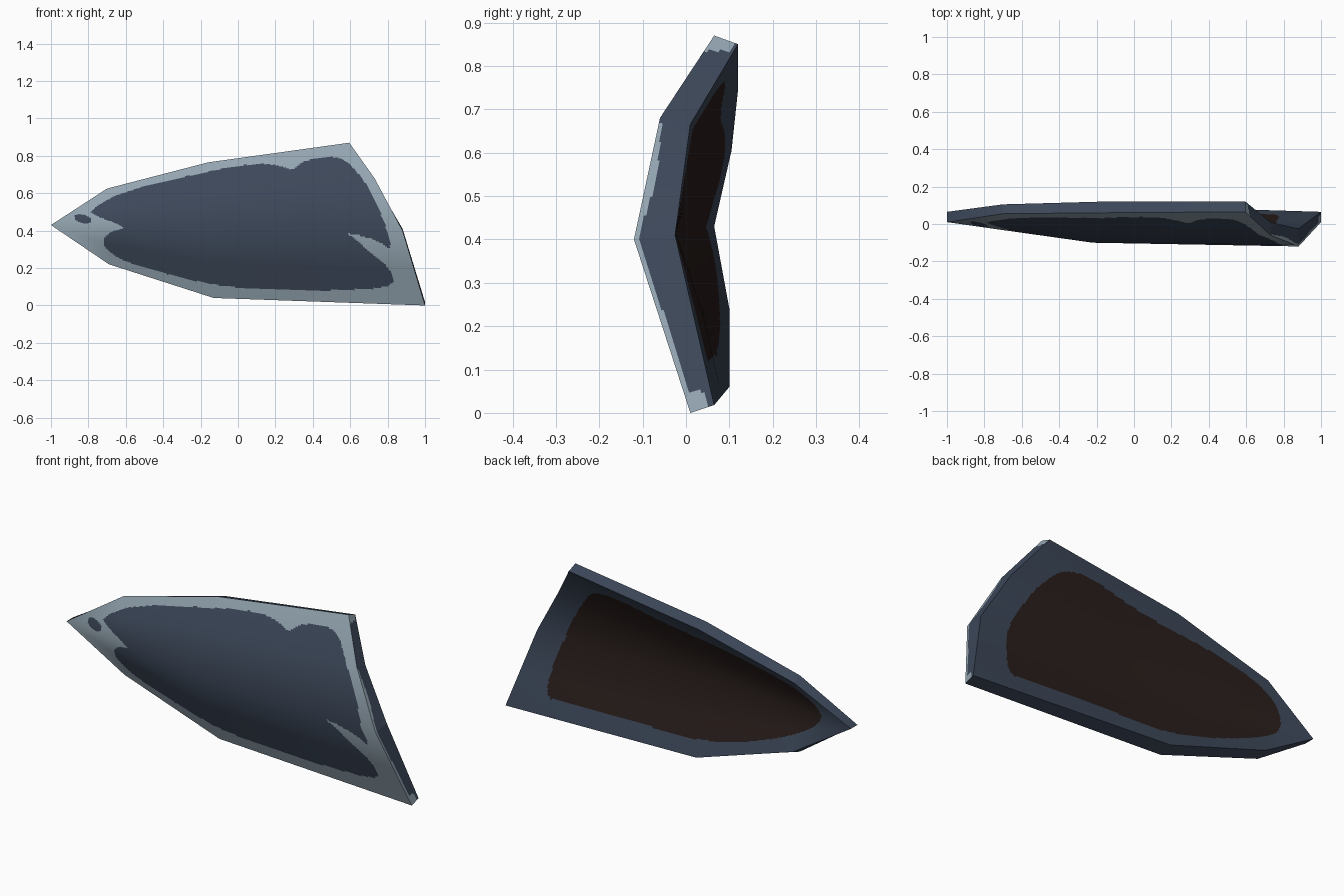
import bpy, bmesh
from mathutils import Vector

if "Cube" in bpy.data.objects:
    bpy.data.objects.remove(bpy.data.objects["Cube"])


def material(name, rgb):
    m = bpy.data.materials.new(name)
    m.diffuse_color = (*rgb, 1)
    m.use_nodes = True
    m.node_tree.nodes["Principled BSDF"].inputs["Base Color"].default_value = m.diffuse_color
    return m


# Stations along the plate, tip to broad end: (top edge, shoulder, ridge, bottom edge)
FRONT = [((-1, .01, .43),) * 4,
         ((-.70, .055, .625), (-.695, .008, .535), (-.69, -.034, .43), (-.69, .045, .22)),
         ((-.16, .06, .765), (-.19, -.025, .61), (-.22, -.10, .42), (-.13, .03, .04)),
         ((.595, .065, .87), (.73, -.06, .68), (.88, -.12, .40), (1, .01, 0))]
BACK = [((-1, .065, .43),) * 4,
        ((-.70, .105, .605), (-.695, .066, .53), (-.69, .033, .43), (-.69, .10, .24)),
        ((-.16, .12, .745), (-.18, .042, .60), (-.20, -.022, .42), (-.13, .10, .06)),
        ((.595, .12, .85), (.73, .01, .665), (.88, -.025, .41), (1, .065, .018))]
STEPS = [36, 60, 65, 65]   # columns between stations
ROWS = [26, 26, 23, 23]    # rows between the lengthwise lines

# Painted centre of the front and of the back, as (x, z) outlines
FRONT_PAINT = [(-.80, .505), (-.62, .61), (-.15, .72), (.1, .762), (.24, .745), (.29, .72),
               (.36, .78), (.53, .80), (.61, .75), (.72, .60), (.80, .40), (.82, .29),
               (.76, .34), (.67, .37), (.57, .39), (.62, .36), (.70, .29), (.79, .22),
               (.84, .14), (.80, .095), (.5, .078), (.2, .085), (-.03, .095), (-.3, .145),
               (-.6, .23), (-.71, .30), (-.72, .36), (-.67, .40), (-.59, .415), (-.75, .475)]
BACK_PAINT = [(.45, .79), (.60, .64), (.74, .38), (.79, .11), (.68, .12), (.26, .135),
              (-.10, .13), (-.40, .20), (-.74, .34), (-.84, .44), (-.75, .55),
              (-.50, .625), (-.20, .67), (.05, .70)]


def rounded(pts, passes):
    for _ in range(passes):
        new = []
        for (ax, az), (bx, bz) in zip(pts, pts[1:] + pts[:1]):
            new += [(.75 * ax + .25 * bx, .75 * az + .25 * bz),
                    (.25 * ax + .75 * bx, .25 * az + .75 * bz)]
        pts = new
    return pts


def inside(x, z, pts):
    hit = False
    for (ax, az), (bx, bz) in zip(pts, pts[1:] + pts[:1]):
        if (az > z) != (bz > z) and x < ax + (z - az) * (bx - ax) / (bz - az):
            hit = not hit
    return hit


def refine(stations, belly):
    """Add a row between ridge and bottom, and a station in the broad half."""
    st = [[Vector(p) for p in s] for s in stations]
    st = [s[:3] + [s[2].lerp(s[3], .5), s[3]] for s in st]
    mid = [a.lerp(b, .5) for a, b in zip(st[2], st[3])]
    mid[3].y += belly
    return st[:3] + [mid, st[3]]


def spread(line, steps):
    """Evenly subdivide a polyline of vectors."""
    out = []
    for a, b, n in zip(line, line[1:], steps):
        out += [a.lerp(b, j / n) for j in range(n)]
    return out + [line[-1]]


def fill(st):
    """Dense grid of vectors, by column then row, from a coarse one."""
    rows = [spread([s[r] for s in st], STEPS) for r in range(5)]
    return [spread(list(c), ROWS) for c in zip(*rows)]


def soft_normals(st, side):
    """Averaged normals at the coarse points, for soft shading across the folds."""
    out = []
    for i in range(5):
        line = []
        for r in range(5):
            total = Vector()
            for a in (i - 1, i):
                for b in (r - 1, r):
                    if 0 <= a < 4 and 0 <= b < 4:
                        n = (st[a + 1][b + 1] - st[a][b]).cross(st[a + 1][b] - st[a][b + 1])
                        total += n.normalized() * (1 if n.y * side > 0 else -1)
            line.append(total.normalized())
        out.append(line)
    out[0] = [sum(out[0], Vector()).normalized()] * 5     # one normal at the tip
    return fill(out)


front_paint = rounded(FRONT_PAINT, 1)
back_paint = rounded(BACK_PAINT, 2)


def front_rule(x, z):
    spot = ((x + .83) / .047) ** 2 + ((z - .463 + .2 * (x + .83)) / .023) ** 2 < 1
    return 0 if spot or inside(x, z, front_paint) else 1


def back_rule(x, z):
    return 2 if inside(x, z, back_paint) else 0


bm = bmesh.new()
normal_of = {}             # soft normal for each front or back vertex


def add_face(verts, outward, index):
    f = bm.faces.new(verts)
    f.normal_update()
    if f.normal.dot(outward) < 0:
        f.normal_flip()
    f.material_index = index


def skin(stations, belly, side, rule):
    st = refine(stations, belly)
    points = fill(st)
    tip = bm.verts.new(points[0][0])
    grid = [[tip] * len(points[0])] + [[bm.verts.new(p) for p in c] for c in points[1:]]
    for col, ncol in zip(grid, soft_normals(st, side)):
        for v, n in zip(col, ncol):
            normal_of[v] = n.normalized()
    for a, b in zip(grid, grid[1:]):
        for i in range(len(a) - 1):
            # triangles fan out of the pointed tip, quads elsewhere
            verts = [tip, b[i + 1], b[i]] if a[0] is tip else [a[i], a[i + 1], b[i + 1], b[i]]
            c = sum((v.co for v in verts), Vector()) / len(verts)
            add_face(verts, Vector((0, side, 0)), rule(c.x, c.z))
    return grid


front = skin(FRONT, 0, -1, front_rule)
back = skin(BACK, .01, 1, back_rule)


# Rim walls joining front to back; the broad end has a worn pale front edge
def wear(z):
    if z < .05:
        return .75
    if z > .835:
        return .9
    if z > .67:
        return .03
    return .1 + .17 * max(0, 1 - abs(z - .54) / .13) + .12 * max(0, 1 - abs(z - .1) / .25)


def wall(f_line, b_line, outward, worn):
    n = 16 if worn else 1
    rows = [f_line] + [[bm.verts.new(f.co.lerp(b.co, t / n)) for f, b in zip(f_line, b_line)]
                       for t in range(1, n)] + [b_line]
    for r in range(n):
        for i in range(len(f_line) - 1):
            verts = (rows[r][i], rows[r][i + 1], rows[r + 1][i + 1], rows[r + 1][i])
            z = sum(v.co.z for v in verts) / 4
            add_face(verts, Vector(outward), 1 if worn and (r + .5) / n < wear(z) else 0)


wall([c[0] for c in front], [c[0] for c in back], (0, 0, 1), False)
wall([c[-1] for c in front], [c[-1] for c in back], (0, 0, -1), False)
wall(front[-1], back[-1], (1, 0, 0), True)

# Front and back faces shade softly, rim walls stay flat
bm.normal_update()
loop_normals = []
for f in bm.faces:
    f.smooth = True
    soft = all(v in normal_of and normal_of[v].dot(f.normal) > .5 for v in f.verts)
    loop_normals += [tuple(normal_of[v] if soft else f.normal) for v in f.verts]
for e in bm.edges:
    if len(e.link_faces) == 2 and e.calc_face_angle(0) > .8:
        e.smooth = False
mesh = bpy.data.meshes.new("armour_plate")
bm.to_mesh(mesh)
bm.free()
mesh.normals_split_custom_set(loop_normals)
for m in (material("slate_blue", (.045, .063, .099)),
          material("worn_pale_grey", (.29, .37, .43)),
          material("dark_brown_lining", (.022, .013, .011))):
    mesh.materials.append(m)
plate = bpy.data.objects.new("armour_plate", mesh)
bpy.context.collection.objects.link(plate)
